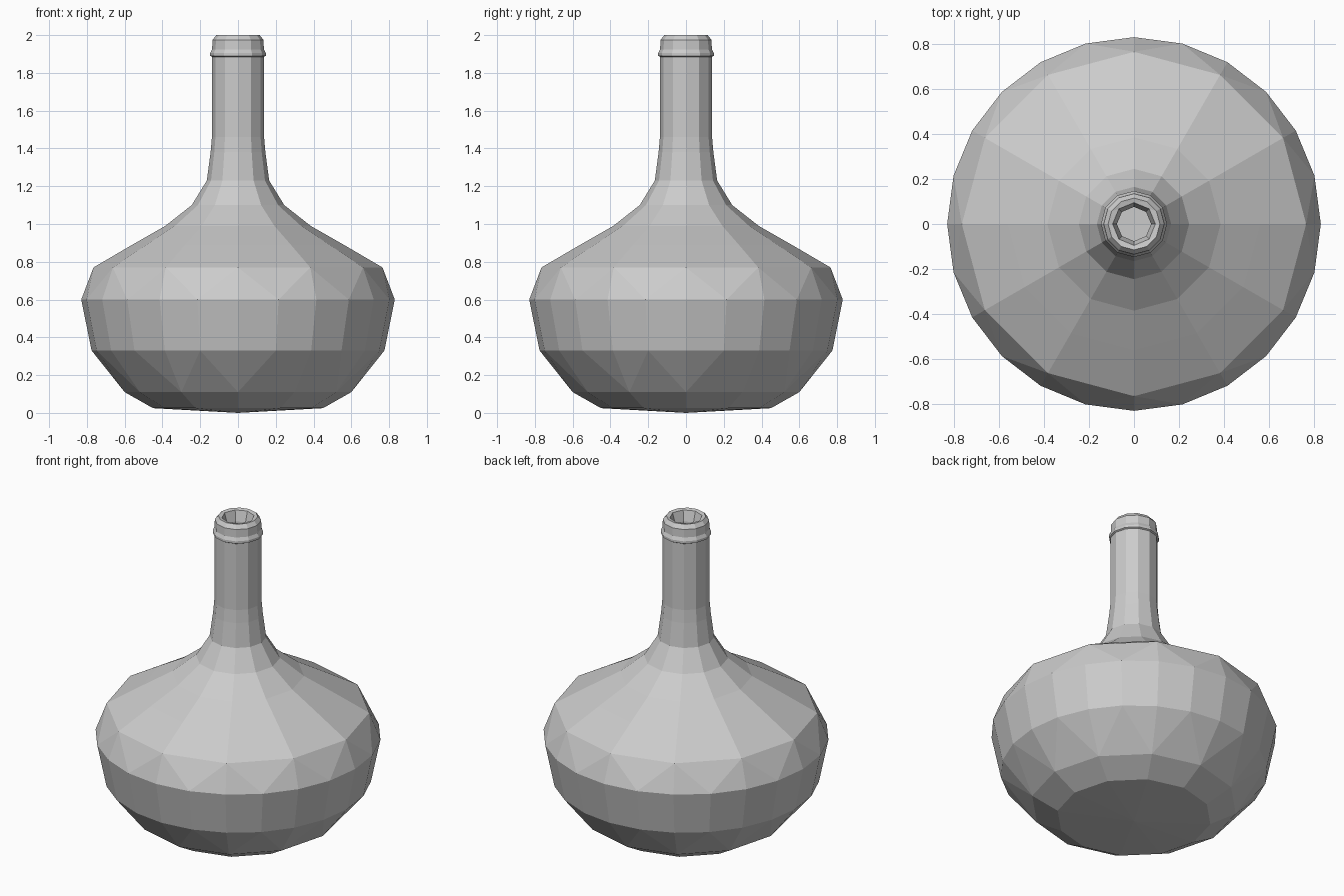
import bpy, bmesh
from math import pi, sin, cos

if "Cube" in bpy.data.objects:
    bpy.data.objects.remove(bpy.data.objects["Cube"])

# Rings of the low-poly bottle: radius, height, number of sides
RINGS = [
    (0.45, 0.025, 12), (0.60, 0.11, 12), (0.775, 0.33, 24), (0.83, 0.60, 24),
    (0.765, 0.77, 12), (0.56, 0.89, 12), (0.385, 0.99, 12), (0.245, 1.10, 12),
    (0.165, 1.23, 12), (0.145, 1.38, 12), (0.138, 1.46, 12), (0.138, 1.885, 12),
    # collar band
    (0.147, 1.89, 12), (0.147, 1.905, 12), (0.137, 1.925, 12),
    # lip, turned into the mouth
    (0.135, 1.975, 12), (0.115, 2.00, 12), (0.095, 1.995, 8),
    (0.076, 1.93, 8), (0.076, 1.55, 8),
]

bm = bmesh.new()


def ring(r, z, n):
    return [bm.verts.new((r * cos(2 * pi * i / n), r * sin(2 * pi * i / n), z))
            for i in range(n)]


def stitch(a, b):
    """Join two rings, which may have different side counts."""
    na, nb = len(a), len(b)
    if na == nb:
        for i in range(na):
            k = (i + 1) % na
            bm.faces.new((a[i], a[k], b[k], b[i]))
        return
    i = j = 0
    while i < na or j < nb:
        if j == nb or (i < na and (i + 0.5) / na < (j + 0.5) / nb):
            bm.faces.new((a[i % na], a[(i + 1) % na], b[j % nb]))
            i += 1
        else:
            bm.faces.new((a[i % na], b[(j + 1) % nb], b[j % nb]))
            j += 1


loops = [ring(*p) for p in RINGS]
for lower, upper in zip(loops, loops[1:]):
    stitch(lower, upper)

# Slightly domed underside and closed inner end of the mouth
for loop, z, flip in ((loops[0], 0.0, True), (loops[-1], 1.55, False)):
    c = bm.verts.new((0, 0, z))
    for i in range(len(loop)):
        p, q = loop[i], loop[(i + 1) % len(loop)]
        bm.faces.new((q, p, c) if flip else (p, q, c))

bmesh.ops.recalc_face_normals(bm, faces=bm.faces[:])
mesh = bpy.data.meshes.new("bottle")
bm.to_mesh(mesh)
bm.free()
bpy.context.collection.objects.link(bpy.data.objects.new("bottle", mesh))
